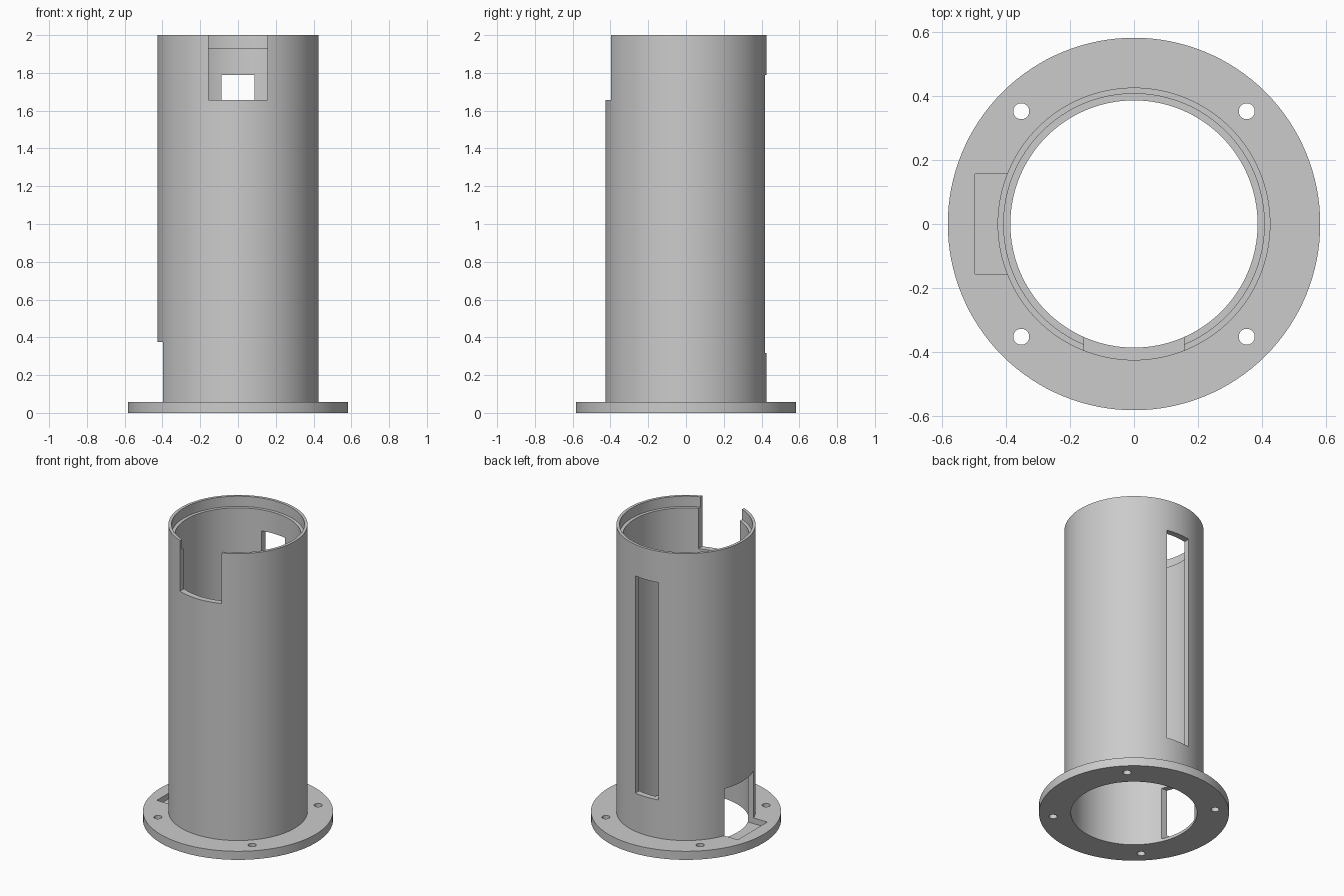
import bpy
import bmesh
import math

default = bpy.data.objects.get("Cube")
if default:
    bpy.data.objects.remove(default, do_unlink=True)

SEGMENTS = 128
BORE, LIP, OUTER, FLANGE = 0.387, 0.408, 0.427, 0.583
FLANGE_TOP, LIP_Z, TOP = 0.058, 1.931, 2.0

grey = bpy.data.materials.new("plain grey")
grey.use_nodes = True
grey.diffuse_color = (0.6, 0.6, 0.6, 1)
grey.node_tree.nodes["Principled BSDF"].inputs["Base Color"].default_value = (0.6, 0.6, 0.6, 1)


def add_object(name, bm):
    bmesh.ops.recalc_face_normals(bm, faces=bm.faces)
    mesh = bpy.data.meshes.new(name)
    bm.to_mesh(mesh)
    bm.free()
    mesh.materials.append(grey)
    obj = bpy.data.objects.new(name, mesh)
    bpy.context.collection.objects.link(obj)
    return obj


def lathe(name, profile):
    """Closed (radius, z) profile turned around the z axis."""
    bm = bmesh.new()
    rings = []
    for i in range(SEGMENTS):
        a = 2 * math.pi * i / SEGMENTS
        rings.append([bm.verts.new((r * math.cos(a), r * math.sin(a), z)) for r, z in profile])
    n = len(profile)
    for i, ring in enumerate(rings):
        following = rings[(i + 1) % SEGMENTS]
        for j in range(n):
            k = (j + 1) % n
            bm.faces.new((ring[j], following[j], following[k], ring[k]))
    return add_object(name, bm)


def box_cutter(name, low, high):
    bm = bmesh.new()
    bmesh.ops.create_cube(bm, size=1)
    for v in bm.verts:
        v.co = [high[i] if v.co[i] > 0 else low[i] for i in range(3)]
    return add_object(name, bm)


def hole_cutter(name, x, y, radius):
    bm = bmesh.new()
    bmesh.ops.create_cone(bm, cap_ends=True, segments=32, radius1=radius, radius2=radius, depth=0.3)
    bmesh.ops.translate(bm, verts=bm.verts, vec=(x, y, 0))
    return add_object(name, bm)


# Tube with bottom flange and a stepped lip inside the rim
body = lathe("flanged_tube", [
    (BORE, 0), (FLANGE, 0), (FLANGE, FLANGE_TOP), (OUTER, FLANGE_TOP),
    (OUTER, TOP), (LIP, TOP), (LIP, LIP_Z), (BORE, LIP_Z)])

# Rim notch, long rear slot, and side opening that sinks into the flange
cutters = [
    box_cutter("rim_notch_cutter", (-0.156, -0.6, 1.657), (0.156, -0.1, 2.2)),
    box_cutter("rear_slot_cutter", (-0.087, 0.1, 0.317), (0.087, 0.6, 1.788)),
    box_cutter("side_opening_cutter", (-0.4985, -0.157, 0.0195), (-0.1, 0.157, 0.376)),
]

# Four screw holes through the flange
for sx in (-1, 1):
    for sy in (-1, 1):
        cutters.append(hole_cutter("screw_hole_cutter", sx * 0.353, sy * 0.353, 0.025))

bpy.ops.object.select_all(action="DESELECT")
bpy.context.view_layer.objects.active = body
body.select_set(True)
for cutter in cutters:
    cut = body.modifiers.new(cutter.name, "BOOLEAN")
    cut.operation = "DIFFERENCE"
    cut.solver = "EXACT"
    cut.object = cutter
    bpy.ops.object.modifier_apply(modifier=cut.name)
for cutter in cutters:
    bpy.data.objects.remove(cutter, do_unlink=True)

bpy.ops.object.shade_smooth_by_angle(angle=math.radians(30))
